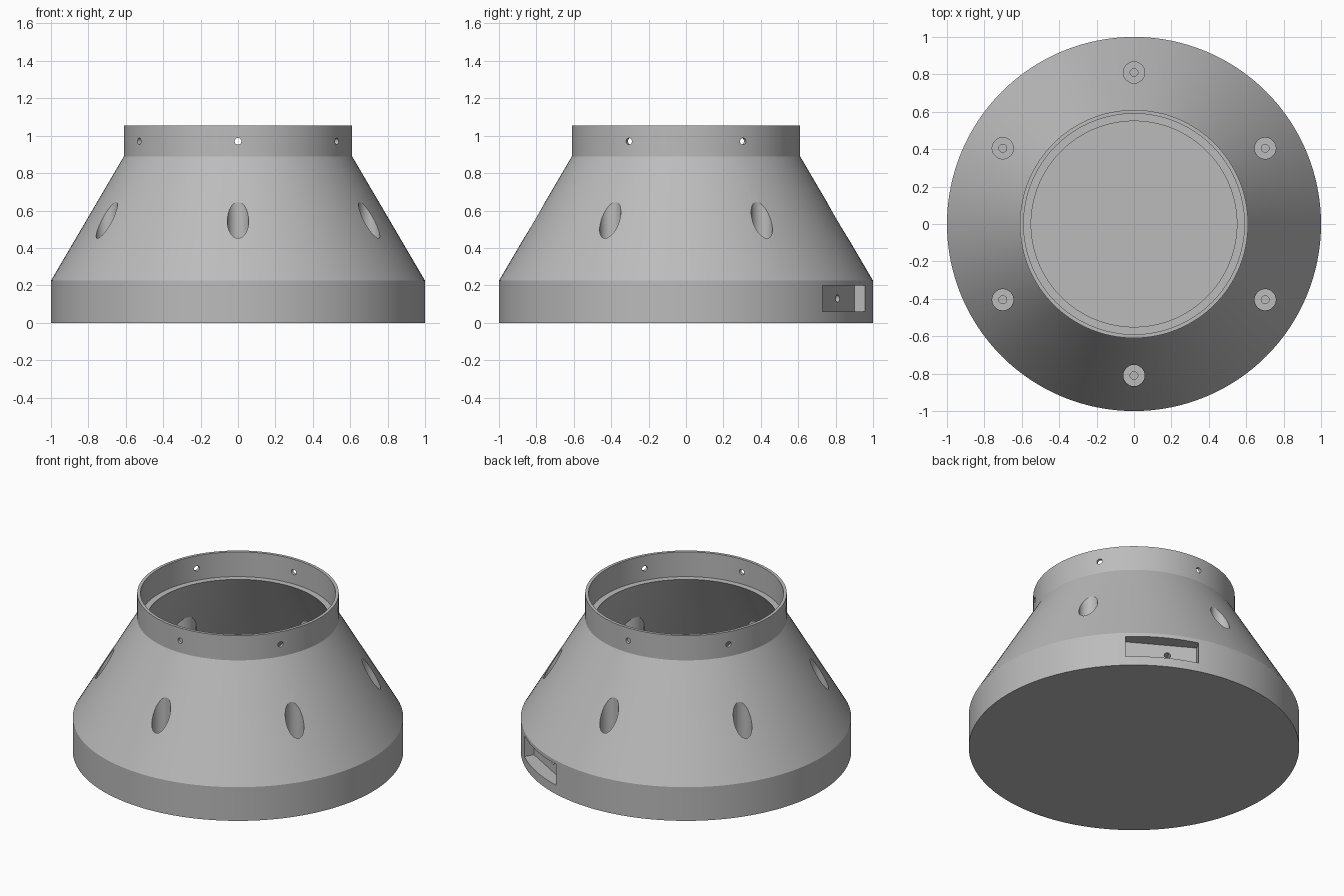
import bpy, bmesh, math
from mathutils import Matrix, Vector

cube = bpy.data.objects.get("Cube")
if cube:
    bpy.data.objects.remove(cube, do_unlink=True)

SEGMENTS = 128
HOLE_ANGLES = [math.radians(30 + 60 * i) for i in range(6)]
SLOT_ANGLE = math.radians(60)

grey = bpy.data.materials.new("plain_grey")
grey.use_nodes = True
grey.diffuse_color = (0.5, 0.5, 0.5, 1)
grey.node_tree.nodes["Principled BSDF"].inputs["Base Color"].default_value = (0.5, 0.5, 0.5, 1)


def finish(bm, name):
    bmesh.ops.recalc_face_normals(bm, faces=bm.faces)
    mesh = bpy.data.meshes.new(name)
    bm.to_mesh(mesh)
    bm.free()
    mesh.materials.append(grey)
    obj = bpy.data.objects.new(name, mesh)
    bpy.context.collection.objects.link(obj)
    return obj


def lathe(name, profile):
    """Solid of revolution; the profile begins and ends on the axis."""
    bm = bmesh.new()
    verts = [bm.verts.new((r, 0, z)) for r, z in profile]
    edges = [bm.edges.new(pair) for pair in zip(verts, verts[1:])]
    bmesh.ops.spin(bm, geom=verts + edges, cent=(0, 0, 0), axis=(0, 0, 1),
                   angle=math.tau, steps=SEGMENTS, use_merge=True)
    bmesh.ops.remove_doubles(bm, verts=bm.verts, dist=0.0001)
    return finish(bm, name)


def cylinders(name, radius, length, matrices, sides=32):
    bm = bmesh.new()
    for m in matrices:
        bmesh.ops.create_cone(bm, cap_ends=True, segments=sides, radius1=radius,
                              radius2=radius, depth=length, matrix=m)
    return finish(bm, name)


def box(name, size, matrix):
    bm = bmesh.new()
    bmesh.ops.create_cube(bm, size=1, matrix=matrix @ Matrix.Diagonal((*size, 1)))
    return finish(bm, name)


def at(angle, r, z, side=0):
    """Frame whose x axis points outward at the given angle."""
    return Matrix.Rotation(angle, 4, "Z") @ Matrix.Translation(Vector((r, side, z)))


def upright(radius, bottom, top):
    return [at(a, radius, (bottom + top) / 2) for a in HOLE_ANGLES]


def cut(target, cutter):
    mod = target.modifiers.new("cut", "BOOLEAN")
    mod.operation = "DIFFERENCE"
    mod.solver = "EXACT"
    mod.object = cutter
    cutter.hide_render = True
    bpy.context.view_layer.update()
    bpy.context.view_layer.objects.active = target
    bpy.ops.object.modifier_apply(modifier=mod.name)
    bpy.data.objects.remove(cutter, do_unlink=True)


# Outer form: straight base, cone and collar
housing = lathe("housing", [(0, 0), (1, 0), (1, 0.225), (0.61, 0.89), (0.61, 1.055), (0, 1.055)])

# Cavity with a ledge under the collar, leaving screw bosses and a block behind the slot
cavity = lathe("cavity", [(0, 0.04), (0.94, 0.04), (0.94, 0.2), (0.55, 0.89),
                          (0.59, 0.89), (0.59, 1.2), (0, 1.2)])
cut(cavity, cylinders("bosses", 0.09, 1, upright(0.81, -0.1, 0.9)))
cut(cavity, box("slot_block", (0.2, 0.52, 0.4), at(SLOT_ANGLE, 0.94, 0.06)))
cut(housing, cavity)

# Counterbores and their narrow screw holes
cut(housing, cylinders("counterbores", 0.057, 0.7, upright(0.81, 0.3, 1.0)))
cut(housing, cylinders("screw_holes", 0.021, 0.3, upright(0.81, 0.06, 0.36), 20))

# Radial holes through the collar
sideways = Matrix.Rotation(math.pi / 2, 4, "Y")
cut(housing, cylinders("collar_holes", 0.018, 0.2,
                       [at(a, 0.6, 0.97) @ sideways for a in HOLE_ANGLES], 20))

# Side slot with a small cable hole
cut(housing, box("slot", (0.2, 0.45, 0.14), at(SLOT_ANGLE, 1.01, 0.13)))
cut(housing, cylinders("cable_hole", 0.02, 0.3, [at(SLOT_ANGLE, 0.88, 0.13, 0.045) @ sideways], 20))

bpy.ops.object.select_all(action="DESELECT")
housing.select_set(True)
bpy.context.view_layer.objects.active = housing
bpy.ops.object.shade_smooth_by_angle(angle=math.radians(25))
